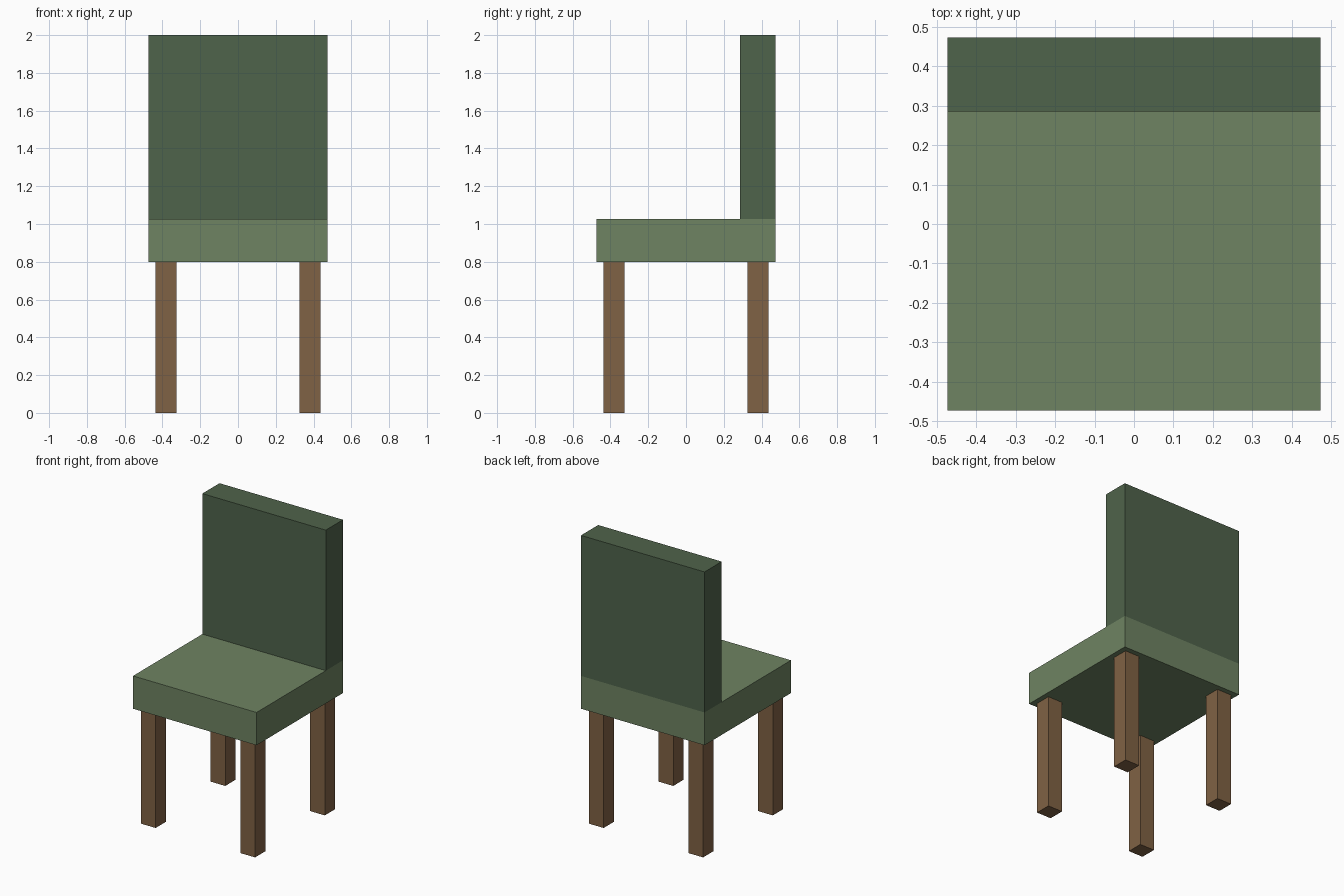
import bpy

if "Cube" in bpy.data.objects:
    bpy.data.objects.remove(bpy.data.objects["Cube"])


def material(name, rgb):
    mat = bpy.data.materials.new(name)
    mat.diffuse_color = (*rgb, 1.0)
    mat.use_nodes = True
    mat.node_tree.nodes["Principled BSDF"].inputs["Base Color"].default_value = mat.diffuse_color
    return mat


def box(name, low, high, mat):
    centre = [(a + b) / 2 for a, b in zip(low, high)]
    size = [b - a for a, b in zip(low, high)]
    bpy.ops.mesh.primitive_cube_add(size=1, location=centre)
    obj = bpy.context.object
    obj.name = name
    obj.scale = size
    bpy.ops.object.transform_apply(location=False, rotation=False, scale=True)
    obj.data.materials.append(mat)
    return obj


light_green = material("light_green", (0.156, 0.227, 0.122))
dark_green = material("dark_green", (0.078, 0.125, 0.070))
wood = material("wood", (0.216, 0.122, 0.058))

HALF = 0.473        # half width of the seat
LEG_TOP = 0.80
SEAT_TOP = 1.027
LEG_POS = 0.381     # leg centre offset
LEG_HALF = 0.056

# Seat cushion and upright backrest, flush at the sides and rear
box("seat", (-HALF, -HALF, LEG_TOP), (HALF, HALF, SEAT_TOP), light_green)
box("backrest", (-HALF, 0.285, SEAT_TOP), (HALF, HALF, 2.0), dark_green)

# Four square legs
for depth, sy in (("front", -1), ("back", 1)):
    for side, sx in (("left", -1), ("right", 1)):
        x, y = sx * LEG_POS, sy * LEG_POS
        box(f"{depth}_{side}_leg",
            (x - LEG_HALF, y - LEG_HALF, 0),
            (x + LEG_HALF, y + LEG_HALF, LEG_TOP), wood)
